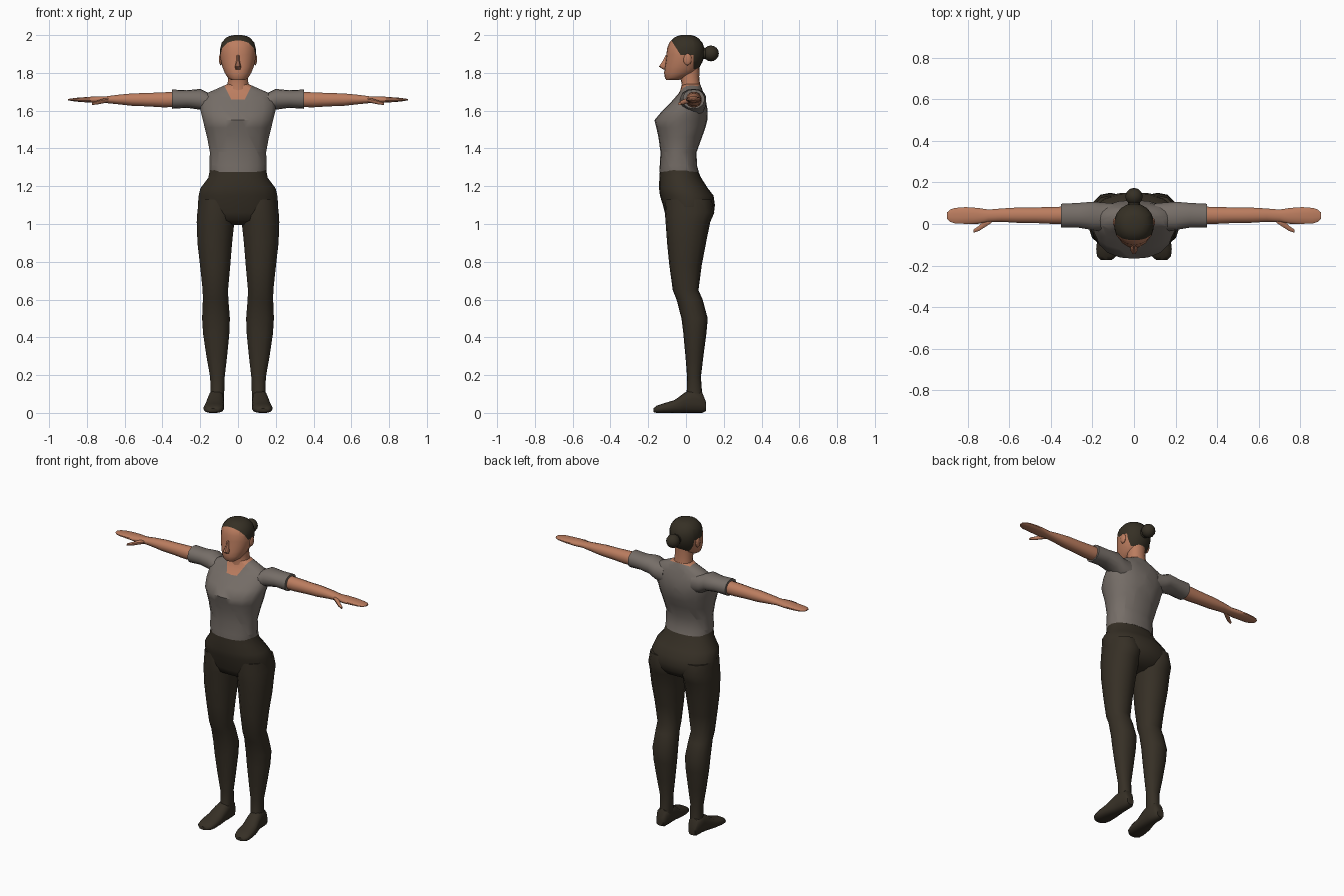
import bpy, bmesh, math
from mathutils import Vector


def material(name, rgb):
    m = bpy.data.materials.new(name)
    m.diffuse_color = (*rgb, 1)
    return m


SKIN = material("skin", (0.50, 0.205, 0.115))
SHIRT = material("grey shirt", (0.18, 0.155, 0.137))
PANTS = material("dark trousers", (0.037, 0.029, 0.019))
HAIR = material("dark hair", (0.036, 0.029, 0.018))


def finish(name, bm, mats, mirror=False, angle=50):
    bmesh.ops.recalc_face_normals(bm, faces=bm.faces)
    me = bpy.data.meshes.new(name)
    bm.to_mesh(me)
    bm.free()
    ob = bpy.data.objects.new(name, me)
    bpy.context.collection.objects.link(ob)
    for m in mats:
        me.materials.append(m)
    if mirror:
        ob.modifiers.new("mirror", 'MIRROR')
    bpy.ops.object.select_all(action='DESELECT')
    ob.select_set(True)
    bpy.context.view_layer.objects.active = ob
    bpy.ops.object.shade_smooth_by_angle(angle=math.radians(angle))
    return ob


def loft(rings, axis='z', n=14, power=2.3):
    """Skin through rounded sections (t, u0, u1, v0, v1) along an axis."""
    bm = bmesh.new()
    loops = []
    for t, u0, u1, v0, v1 in rings:
        loop = []
        for i in range(n):
            a = 2 * math.pi * (i + 0.5) / n
            c, s = math.cos(a), math.sin(a)
            k = (abs(c) ** power + abs(s) ** power) ** (-1 / power)
            u = (u0 + u1) / 2 + (u1 - u0) / 2 * c * k
            v = (v0 + v1) / 2 + (v1 - v0) / 2 * s * k
            loop.append(bm.verts.new({'z': (u, v, t), 'x': (t, u, v), 'y': (u, t, v)}[axis]))
        loops.append(loop)
    for a, b in zip(loops, loops[1:]):
        for i in range(n):
            j = (i + 1) % n
            bm.faces.new((a[i], a[j], b[j], b[i]))
    bm.faces.new(loops[0])
    bm.faces.new(loops[-1])
    return bm


def upright(rows):
    """Sections symmetric in x: (z, half width, y front, y back)."""
    return [(z, -w, w, a, b) for z, w, a, b in rows]


def cut(bm, co, no):
    bmesh.ops.bisect_plane(bm, geom=bm.verts[:] + bm.edges[:] + bm.faces[:],
                           plane_co=co, plane_no=no, dist=1e-5)


def paint(bm, rule):
    for f in bm.faces:
        if rule(f.calc_center_median()):
            f.material_index = 1


# Shirt body, with the neckline cut in as skin
bm = loft(upright([
    (1.275, 0.150, -0.140, 0.068), (1.31, 0.153, -0.139, 0.058),
    (1.38, 0.150, -0.135, 0.056), (1.46, 0.165, -0.146, 0.085),
    (1.51, 0.178, -0.157, 0.103), (1.55, 0.187, -0.167, 0.113),
    (1.60, 0.200, -0.125, 0.115), (1.65, 0.200, -0.075, 0.106),
    (1.69, 0.172, -0.040, 0.094), (1.715, 0.115, -0.026, 0.085),
    (1.74, 0.058, -0.018, 0.075)]), n=18)
neck_low, slope = Vector((0, -0.07, 1.657)), 0.55
cut(bm, neck_low, (0, -slope, 1))
for s in (-1, 1):
    cut(bm, (s * 0.035, 0, 1.657), (s, 0, -0.5))
paint(bm, lambda c: c.z - 1.657 > slope * (c.y + 0.07)
      and abs(c.x) < 0.035 + 0.5 * (c.z - 1.657))
finish("shirt", bm, [SHIRT, SKIN])

# Sleeves
finish("sleeves", loft([
    (0.10, -0.03, 0.10, 1.56, 1.70), (0.16, -0.035, 0.105, 1.58, 1.695),
    (0.20, -0.030, 0.108, 1.605, 1.715), (0.27, -0.018, 0.102, 1.615, 1.708),
    (0.35, -0.018, 0.098, 1.61, 1.712)], 'x'), [SHIRT], True)

# Bare arms with flat hands
finish("arms", loft([
    (0.30, 0.0, 0.085, 1.618, 1.70), (0.40, 0.0, 0.083, 1.617, 1.698),
    (0.48, 0.004, 0.080, 1.622, 1.694), (0.56, 0.005, 0.080, 1.625, 1.692),
    (0.64, 0.010, 0.075, 1.634, 1.684), (0.70, 0.010, 0.070, 1.640, 1.676),
    (0.75, 0.0, 0.078, 1.640, 1.676), (0.81, 0.0, 0.082, 1.644, 1.672),
    (0.86, 0.002, 0.078, 1.648, 1.668), (0.885, 0.010, 0.070, 1.652, 1.664),
    (0.90, 0.025, 0.055, 1.655, 1.662)], 'x', 12), [SKIN], True)
finish("thumbs", loft([
    (0.685, 0.005, 0.04, 1.645, 1.668), (0.715, -0.015, 0.025, 1.638, 1.664),
    (0.745, -0.034, -0.008, 1.632, 1.654), (0.772, -0.042, -0.026, 1.630, 1.644)],
    'x', 8), [SKIN], True)

# Hips
finish("hips", loft(upright([
    (1.30, 0.148, -0.137, 0.055), (1.245, 0.158, -0.141, 0.080),
    (1.19, 0.200, -0.143, 0.115), (1.15, 0.210, -0.138, 0.146),
    (1.10, 0.214, -0.122, 0.153), (1.06, 0.212, -0.112, 0.148),
    (1.02, 0.180, -0.095, 0.115), (0.995, 0.090, -0.05, 0.06)]), n=18), [PANTS])

# Legs
finish("legs", loft([
    (1.13, 0.03, 0.208, -0.11, 0.135), (1.06, 0.012, 0.217, -0.112, 0.150),
    (1.01, 0.018, 0.220, -0.108, 0.128), (0.90, 0.030, 0.216, -0.100, 0.106),
    (0.78, 0.040, 0.202, -0.088, 0.083), (0.65, 0.052, 0.188, -0.070, 0.066),
    (0.60, 0.050, 0.187, -0.050, 0.088), (0.50, 0.042, 0.191, -0.024, 0.115),
    (0.42, 0.045, 0.186, -0.014, 0.108), (0.30, 0.057, 0.168, -0.003, 0.092),
    (0.19, 0.070, 0.148, 0.006, 0.079), (0.12, 0.072, 0.146, 0.004, 0.084),
    (0.06, 0.076, 0.148, -0.01, 0.09)]), [PANTS], True)

# Shoes
finish("shoes", loft([
    (0.105, 0.092, 0.140, 0.010, 0.06), (0.085, 0.078, 0.150, 0.0, 0.11),
    (0.03, 0.074, 0.154, 0.0, 0.125), (-0.01, 0.074, 0.162, 0.0, 0.105),
    (-0.06, 0.074, 0.175, 0.0, 0.068), (-0.12, 0.075, 0.182, 0.0, 0.050),
    (-0.155, 0.085, 0.178, 0.0, 0.038), (-0.172, 0.105, 0.160, 0.004, 0.024)],
    'y', 14, 3), [PANTS], True)

# Neck
finish("neck", loft(upright([
    (1.67, 0.062, -0.04, 0.085), (1.74, 0.056, -0.022, 0.074),
    (1.78, 0.053, -0.032, 0.070), (1.83, 0.053, -0.04, 0.072)])), [SKIN])

# Head, with the hairline cut in and painted
bm = loft(upright([
    (1.762, 0.036, -0.104, -0.040), (1.775, 0.055, -0.112, 0.0),
    (1.80, 0.071, -0.116, 0.050), (1.83, 0.083, -0.113, 0.072),
    (1.86, 0.091, -0.108, 0.088), (1.895, 0.096, -0.104, 0.098),
    (1.93, 0.095, -0.100, 0.098), (1.96, 0.087, -0.088, 0.087),
    (1.985, 0.066, -0.066, 0.064), (1.995, 0.045, -0.046, 0.045),
    (2.0, 0.022, -0.025, 0.025)]), n=18, power=2.15)
for co, no in (((0, -0.035, 1.905), (0, 1.57, 1)), ((0, 0, 1.895), (0, 0, 1)),
               ((0, 0.04, 0), (0, 1, 0)), ((0, 0, 1.82), (0, 0, 1))):
    cut(bm, co, no)
paint(bm, lambda c: 1.57 * (c.y + 0.035) + c.z - 1.905 > 0
      and (c.z > 1.895 or (c.y > 0.04 and c.z > 1.82)))
finish("head", bm, [SKIN, HAIR])

# Nose
finish("nose", loft(upright([
    (1.818, 0.014, -0.122, -0.09), (1.833, 0.017, -0.145, -0.09),
    (1.86, 0.010, -0.126, -0.09), (1.895, 0.007, -0.107, -0.09)]), n=8), [SKIN])


def ball(name, centre, radii, mat, mirror=False):
    bm = bmesh.new()
    bmesh.ops.create_uvsphere(bm, u_segments=12, v_segments=8, radius=1)
    for v in bm.verts:
        v.co = Vector(centre) + Vector([a * r for a, r in zip(v.co, radii)])
    finish(name, bm, [mat], mirror)


# Ears and hair bun
ball("ears", (0.091, 0.008, 1.872), (0.010, 0.022, 0.032), SKIN, True)
ball("hair_bun", (0, 0.132, 1.903), (0.042, 0.042, 0.042), HAIR)
ball("bun_base", (0, 0.095, 1.903), (0.030, 0.030, 0.030), HAIR)
